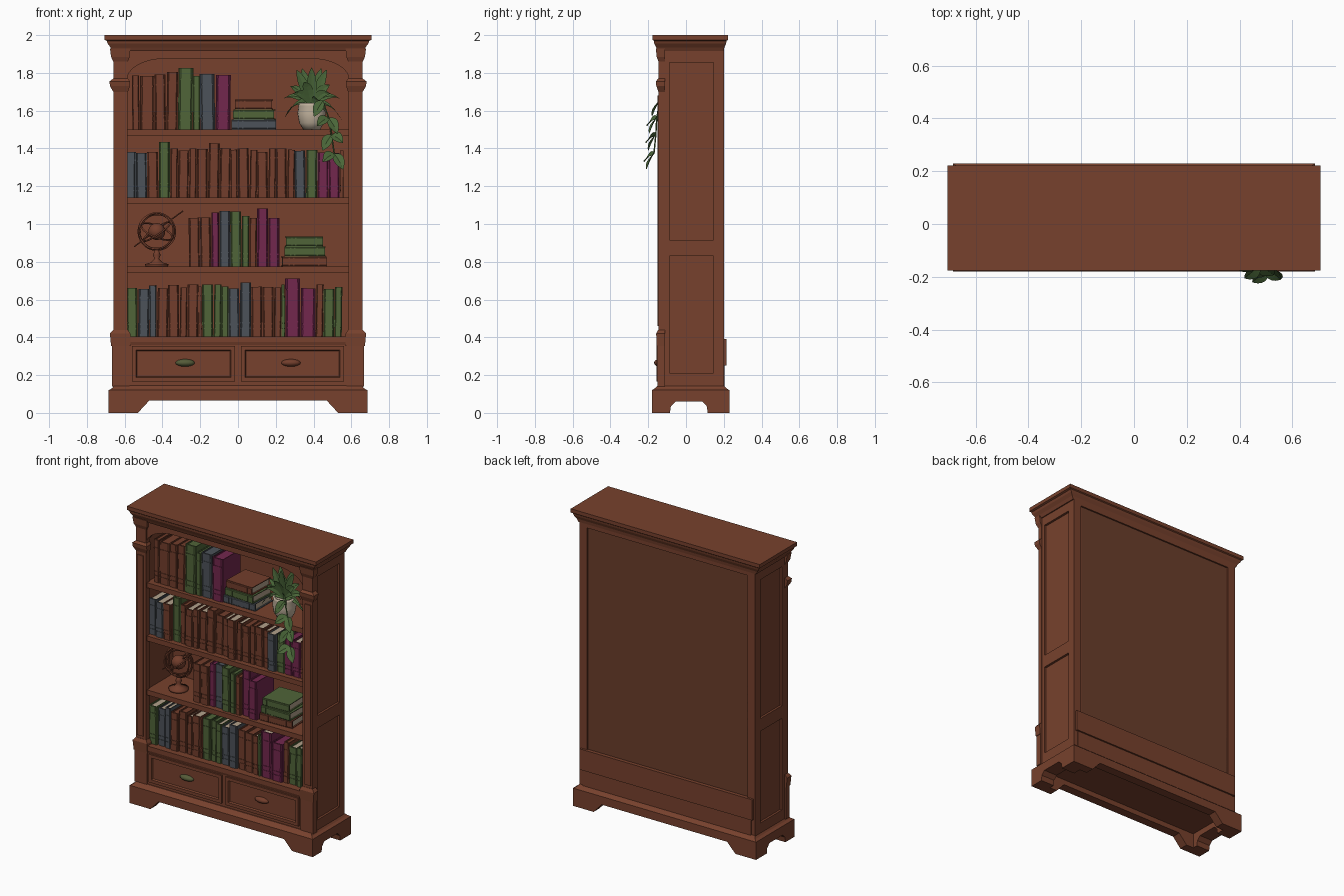
import bpy, bmesh, math, random
from mathutils import Vector, Matrix

random.seed(4)
cube = bpy.data.objects.get("Cube")
if cube:
    bpy.data.objects.remove(cube)


def material(name, *rgb):
    m = bpy.data.materials.new(name)
    m.use_nodes = True
    m.diffuse_color = (*rgb, 1)
    bsdf = m.node_tree.nodes["Principled BSDF"]
    bsdf.inputs["Base Color"].default_value = (*rgb, 1)
    bsdf.inputs["Roughness"].default_value = 0.8
    return m


WOOD = material("red_brown_wood", .185, .053, .026)
BACK = material("dark_back_wood", .145, .047, .024)
BROWN = material("brown_leather", .17, .048, .025)
GREEN = material("green_cloth", .08, .128, .04)
BLUE = material("slate_blue_cloth", .073, .085, .1)
PURPLE = material("plum_cloth", .17, .02, .075)
LEAF = material("leaf_green", .068, .135, .04)
PAPER = material("paper_cream", .45, .36, .26)
POT = material("pot_cream", .54, .45, .34)
OLIVE = material("olive_brass", .09, .105, .04)
COVER = {"n": BROWN, "g": GREEN, "u": BLUE, "p": PURPLE}


def finish(name, bm, *mats, smooth=False):
    bmesh.ops.recalc_face_normals(bm, faces=bm.faces)
    me = bpy.data.meshes.new(name)
    bm.to_mesh(me)
    bm.free()
    for m in mats:
        me.materials.append(m)
    if smooth:
        me.shade_smooth()
    ob = bpy.data.objects.new(name, me)
    bpy.context.collection.objects.link(ob)
    return ob


def add_box(bm, x, y, z, slot=0):
    """Box from three (low, high) spans."""
    size = [b - a for a, b in (x, y, z)]
    mid = [(a + b) / 2 for a, b in (x, y, z)]
    mat = Matrix.Translation(mid) @ Matrix.Diagonal((*size, 1))
    verts = bmesh.ops.create_cube(bm, size=1, matrix=mat)["verts"]
    for f in {f for v in verts for f in v.link_faces}:
        f.material_index = slot
    return verts


def box(name, x, y, z, mat=WOOD):
    bm = bmesh.new()
    add_box(bm, x, y, z)
    return finish(name, bm, mat)


def mirror_span(s, x):
    return tuple(sorted((s * x[0], s * x[1])))


def loft(name, rings, mat=WOOD):
    """Stacked rectangles: (z, x low, x high, y low, y high)."""
    bm = bmesh.new()
    loops = [[bm.verts.new(p) for p in ((a, c, z), (b, c, z), (b, d, z), (a, d, z))]
             for z, a, b, c, d in rings]
    for lo, hi in zip(loops, loops[1:]):
        for i in range(4):
            bm.faces.new((lo[i], lo[i - 1], hi[i - 1], hi[i]))
    bm.faces.new(loops[0])
    bm.faces.new(loops[-1])
    return finish(name, bm, mat)


def extrude(name, outline, vec, mat=WOOD):
    bm = bmesh.new()
    face = bm.faces.new([bm.verts.new(p) for p in outline])
    new = bmesh.ops.extrude_face_region(bm, geom=[face], use_keep_orig=True)["geom"]
    bmesh.ops.translate(bm, vec=vec, verts=[v for v in new if isinstance(v, bmesh.types.BMVert)])
    return finish(name, bm, mat)


def lathe(name, profile, centre, mat):
    bm = bmesh.new()
    vs = [bm.verts.new((r, 0, z)) for r, z in profile]
    es = [bm.edges.new(p) for p in zip(vs, vs[1:])]
    bmesh.ops.spin(bm, geom=vs + es, cent=(0, 0, 0), axis=(0, 0, 1), angle=math.tau, steps=20)
    bmesh.ops.remove_doubles(bm, verts=bm.verts, dist=1e-4)
    bmesh.ops.translate(bm, verts=bm.verts, vec=centre)
    return finish(name, bm, mat, smooth=True)


def tube(name, points, radius, mat, cyclic=False):
    cu = bpy.data.curves.new(name, "CURVE")
    cu.dimensions = "3D"
    cu.bevel_depth, cu.bevel_resolution = radius, 1
    cu.use_fill_caps = True
    sp = cu.splines.new("POLY")
    sp.points.add(len(points) - 1)
    for p, co in zip(sp.points, points):
        p.co = (*co, 1)
    sp.use_cyclic_u = cyclic
    cu.materials.append(mat)
    bpy.context.collection.objects.link(bpy.data.objects.new(name, cu))


# Plinth with bracket feet
arch = [(-.685, 0), (-.53, 0), (-.47, .065), (.47, .065), (.53, 0), (.685, 0), (.685, .12), (-.685, .12)]
side_arch = [(-.18, 0), (-.085, 0), (-.08, .035), (-.055, .06), (.085, .06), (.11, .035),
             (.115, 0), (.23, 0), (.23, .12), (-.18, .12)]
extrude("front_plinth", [(x, -.18, z) for x, z in arch], (0, .06, 0))
extrude("back_plinth", [(x, .23, z) for x, z in arch], (0, -.06, 0))
for s, side in ((1, "left"), (-1, "right")):
    extrude(side + "_plinth", [(s * .685, y, z) for y, z in side_arch], (-s * .1, 0, 0))
loft("plinth_moulding", [(.1, -.67, .67, -.17, .22), (.12, -.685, .685, -.18, .23),
                         (.13, -.668, .668, -.165, .215), (.145, -.655, .655, -.15, .2)])

# Drawer case and ledge
box("drawer_case", (-.64, .64), (-.145, .19), (.13, .37))
loft("drawer_ledge", [(.36, -.6, .6, -.147, .17), (.375, -.6, .6, -.152, .17), (.405, -.6, .6, -.152, .17)])
for s, side, brass in ((1, "left", BROWN), (-1, "right", OLIVE)):
    bm = bmesh.new()
    add_box(bm, mirror_span(s, (.015, .56)), (-.156, -.13), (.165, .355))
    bm.normal_update()
    front = [f for f in bm.faces if f.normal.y < -.9]
    bmesh.ops.inset_region(bm, faces=front, thickness=.03)
    bmesh.ops.inset_region(bm, faces=front, thickness=.008, depth=-.012)
    finish(side + "_drawer", bm, WOOD)
    bm = bmesh.new()
    bmesh.ops.create_uvsphere(bm, u_segments=16, v_segments=8, radius=1,
                              matrix=Matrix.Translation((s * .28, -.143, .265)) @ Matrix.Diagonal((.052, .026, .02, 1)))
    finish(side + "_drawer_pull", bm, brass, smooth=True)

# Framed sides, pilasters and back posts
for s, side in ((1, "left"), (-1, "right")):
    box(side + "_side_board", mirror_span(s, (.59, .643)), (-.13, .19), (.13, 1.94))
    frame = mirror_span(s, (.6, .658))
    box(side + "_side_front_stile", frame, (-.14, -.088), (.13, 1.94))
    box(side + "_side_back_stile", frame, (.145, .2), (.13, 1.94))
    for i, z in enumerate(((.13, .21), (.83, .915), (1.855, 1.94))):
        box(f"{side}_side_rail_{i}", frame, (-.1, .16), z)

    def pilaster(part, rings):
        loft(f"{side}_{part}", [(z, *mirror_span(s, (a, b)), y, -.112) for z, a, b, y in rings])
    pilaster("pilaster", [(.36, .585, .66, -.145), (1.93, .585, .66, -.145)])
    pilaster("pilaster_panel", [(.46, .605, .648, -.152), (1.68, .605, .648, -.152)])
    pilaster("lower_corner_block", [(.14, .575, .668, -.152), (.36, .575, .668, -.152)])
    pilaster("pilaster_foot", [(.355, .57, .672, -.155), (.42, .57, .678, -.158), (.44, .583, .66, -.147)])
    pilaster("pilaster_collar", [(1.7, .583, .66, -.146), (1.73, .572, .678, -.157),
                                 (1.755, .572, .68, -.16), (1.77, .583, .66, -.147)])
    pilaster("pilaster_capital", [(1.86, .583, .66, -.146), (1.885, .573, .672, -.155), (1.93, .57, .678, -.16)])

# Back
box("inner_back_panel", (-.6, .6), (.15, .172), (.36, 1.94))
box("outer_back_panel", (-.61, .61), (.172, .19), (.13, 1.94), BACK)
box("lower_back_rail", (-.645, .645), (.18, .215), (.25, .39))
box("bottom_back_rail", (-.63, .63), (.18, .204), (.13, .25))

# Cornice and arched top rail
box("case_top", (-.645, .645), (-.14, .2), (1.89, 1.95))
loft("cornice", [(1.915, -.665, .665, -.15, .2), (1.935, -.675, .675, -.158, .203),
                 (1.955, -.69, .69, -.168, .212), (1.97, -.695, .695, -.17, .215),
                 (1.975, -.707, .707, -.177, .222), (2, -.707, .707, -.177, .222)])
corner = [(.59 - .2 * (1 - math.cos(t)), 1.76 + .115 * math.sin(t))
          for t in (math.pi / 2 * i / 8 for i in range(9))]
opening = corner + [(-x, z) for x, z in reversed(corner)]
extrude("arched_top_rail", [(x, -.138, z) for x, z in [(.59, 1.93)] + opening + [(-.59, 1.93)]], (0, .03, 0))

# Shelves
for i, z in enumerate((.775, 1.14, 1.5)):
    box(f"shelf_{i + 1}", (-.592, .592), (-.137, .155), (z - .034, z))


def book(name, width, height, depth, cover, pages=PAPER):
    """Upright book with its spine facing -y, standing at the origin."""
    bm = bmesh.new()
    w, t = width / 2, .005
    add_box(bm, (-w, -w + t), (0, depth), (0, height))
    add_box(bm, (w - t, w), (0, depth), (0, height))
    spine = add_box(bm, (-w, w), (0, t), (0, height))
    for v in spine:
        if v.co.y < .001:
            v.co.x *= .7
            v.co.y -= .005
    for k in (.14, .24, .8):
        add_box(bm, (-w * .8, w * .8), (-.008, .002), (height * k, height * k + .007))
    add_box(bm, (-w + t, w - t), (t, depth - .006), (.005, height - .009), 1)
    return finish(name, bm, cover, pages)


# Book rows: each word is one book, its length the thickness, a capital a taller one
UNIT = .02
rows = [
    (-.59, .405, .265, "ggg uuu uu nnn nnn nn nnn n ggg gg gg uuu Uuu nnn nnn nn g Pppp pppp nn ggg gg"),
    (-.26, .775, .265, "nnn nnn Pp Uuu Ggg gg nn Ppp ppp"),
    (-.6, 1.14, .25, "uuu uuu nnn Ggg nn nnn nn nnn Nnn nnn nn nnn nn nnn nn nnn nn uuu ggg ppp ppp n"),
    (-.56, 1.5, .295, "nn nnnn nnn nnn Gggg gg uuuu pppp"),
]
for r, (x, z, h, words) in enumerate(rows):
    for i, word in enumerate(words.split()):
        w = len(word) * UNIT
        cover = COVER[word[0].lower()]
        tall = h + random.uniform(-.015, .012) + (.035 if word[0].isupper() else 0)
        pages = PAPER if r % 2 == 0 and i % 5 < 3 else cover
        ob = book(f"row_{r + 1}_book_{i + 1}", w - .002, tall, random.uniform(.17, .2), cover, pages)
        ob.location = (x + w / 2, -.105 + random.uniform(-.008, .01), z)
        ob.rotation_euler.y = random.uniform(-.015, .02)
        x += w

# Flat stacks of books
for n, (x, z, colours) in enumerate(((.08, 1.5, "ugn"), (.35, .775, "ngg"))):
    for i, c in enumerate(colours):
        thick = .053
        ob = book(f"stack_{n + 1}_book_{i + 1}", thick - .002, .235 - .02 * i, .19, COVER[c])
        ob.rotation_euler = (0, math.pi / 2, random.uniform(-.06, .06))
        ob.location = (x - .115 + .01 * i, -.1, z + thick * (i + .5))

# Globe with rings on a turned stand
hub = Vector((-.43, -.02, .96))
lathe("globe_stand", [(0, 0), (.06, 0), (.062, .012), (.03, .022), (.012, .04), (.02, .06), (.01, .09), (0, .09)],
      (hub.x, hub.y, .775), BROWN)
lathe("globe_ball", [(.045 * math.sin(math.pi * i / 10), -.045 * math.cos(math.pi * i / 10)) for i in range(11)],
      hub, BROWN)
for i, (rx, ry) in enumerate(((1.57, 0), (1.4, .9), (1.3, -1), (.35, .4), (.2, -.6))):
    rot = Matrix.Rotation(ry, 3, "Y") @ Matrix.Rotation(rx, 3, "X")
    ring = [hub + rot @ Vector((math.cos(a), math.sin(a), 0)) * (.098 - .003 * i)
            for a in (math.tau * k / 28 for k in range(28))]
    tube(f"globe_ring_{i + 1}", ring, .005, BROWN, True)
tube("globe_axis", [hub - Vector((.12, 0, .08)), hub + Vector((.14, 0, .11))], .004, BROWN)


def leaf(name, base, direction, length, width, droop):
    """Pointed arching leaf, folded along its midrib and turned to the front."""
    bm = bmesh.new()
    d = Vector(direction).normalized()
    across = d.cross((0, -.8, .6)).normalized()
    strips = []
    for i in range(7):
        t = i / 6
        mid = Vector(base) + d * length * t - Vector((0, 0, droop * t * t))
        half = across * (width * math.sin(math.pi * (t * .96 + .03)) ** .8)
        lift = Vector((0, -.25, .2)) * half.length
        strips.append([bm.verts.new(p) for p in (mid - half + lift, mid, mid + half + lift)])
    for a, b in zip(strips, strips[1:]):
        for k in (0, 1):
            bm.faces.new((a[k], a[k + 1], b[k + 1], b[k]))
    finish(name, bm, LEAF)


# Potted plant with a trailing vine
lathe("plant_pot", [(0, 0), (.045, 0), (.066, .035), (.075, .085), (.07, .125), (.073, .14), (.06, .14), (.055, .115), (0, .115)],
      (.39, -.06, 1.5), POT)
for i in range(20):
    a = math.tau * i / 20
    leaf(f"plant_leaf_{i + 1}", (.39, -.06, 1.62), (math.cos(a), .4 * math.sin(a), (.8, 1.1, 1.7, 2.6)[i % 4]),
         (.2, .23, .22, .23)[i % 4], .026, (.19, .13, .08, .02)[i % 4])
vine = [(.42, -.1, 1.62), (.45, -.14, 1.65), (.48, -.155, 1.56), (.495, -.16, 1.47), (.51, -.17, 1.37)]
tube("plant_vine", vine, .004, LEAF)
for i, p in enumerate(vine[1:] + vine[2:]):
    s = 1 if i % 2 else -1
    leaf(f"vine_leaf_{i + 1}", p, (s * .55, -.45, -.6 if i < 4 else -.1), .08, .03, .03)
